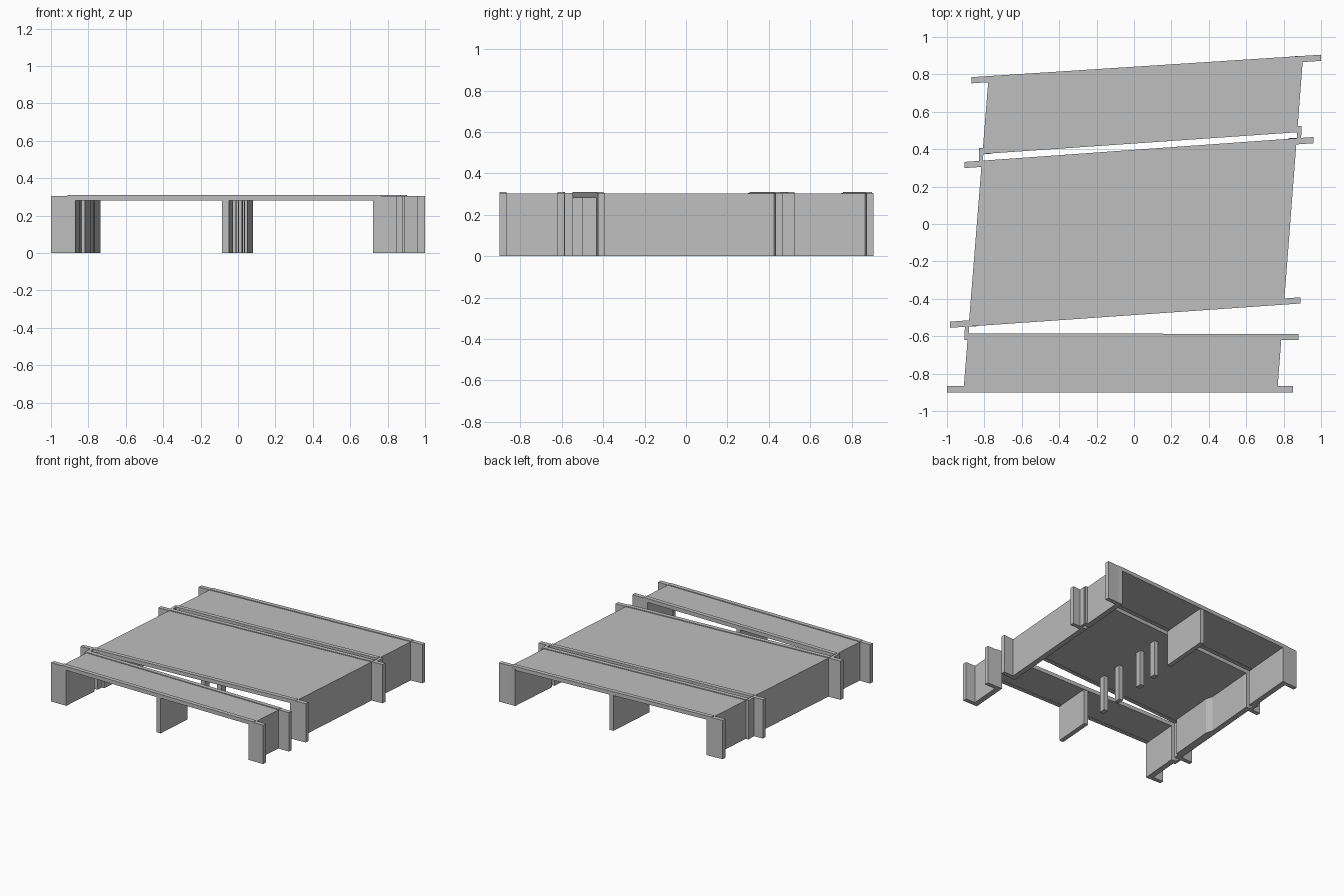
import bpy
import bmesh

cube = bpy.data.objects.get("Cube")
if cube:
    bpy.data.objects.remove(cube, do_unlink=True)

concrete = bpy.data.materials.new("light_grey_concrete")
concrete.use_nodes = True
GREY = (0.52, 0.52, 0.52, 1)
concrete.diffuse_color = GREY
concrete.node_tree.nodes["Principled BSDF"].inputs["Base Color"].default_value = GREY

WALL = 0.043
EDGE = 0.033
SOFFIT, ROAD, WING_TOP, CURB_TOP = 0.282, 0.304, 0.306, 0.31


def prism(name, outline, z0, z1):
    """Extrude a plan outline between two heights."""
    bm = bmesh.new()
    face = bm.faces.new([bm.verts.new((x, y, z0)) for x, y in outline])
    top = bmesh.ops.extrude_face_region(bm, geom=[face])
    for v in top["geom"]:
        if isinstance(v, bmesh.types.BMVert):
            v.co.z = z1
    bmesh.ops.recalc_face_normals(bm, faces=bm.faces)
    mesh = bpy.data.meshes.new(name)
    bm.to_mesh(mesh)
    bm.free()
    mesh.materials.append(concrete)
    obj = bpy.data.objects.new(name, mesh)
    bpy.context.collection.objects.link(obj)
    return obj


# Skewed plan lines of the supports
def left_x(y):
    return -0.91 + 0.08 * (y + 0.87)


def right_x(y):
    return 0.768 + 0.077 * (y + 0.87)


def middle_x(y):
    return 0.075 * y


def edge_y(edge, x):
    (xa, ya), (xb, yb) = edge
    return ya + (yb - ya) * (x - xa) / (xb - xa)


def strip(name, edge, x0, x1, inward, z0, z1):
    """Narrow band along a deck edge."""
    ya, yb = edge_y(edge, x0), edge_y(edge, x1)
    d = inward * EDGE
    prism(name, [(x0, ya), (x1, yb), (x1, yb + d), (x0, ya + d)], z0, z1)


def meet(edge, line):
    """Point where a deck edge crosses a support line."""
    x = 0
    for _ in range(6):
        x = line(edge_y(edge, x))
    return x, edge_y(edge, x)


def span(name, front, back):
    fl, fr = meet(front, left_x), meet(front, right_x)
    bl, br = meet(back, left_x), meet(back, right_x)
    prism(name + "_deck", [fl, fr, br, bl], SOFFIT, ROAD)
    # Edge beams and end wing walls
    for label, edge, l, r, s in (("front", front, fl, fr, 1), ("back", back, bl, br, -1)):
        part = f"{name}_{label}"
        strip(part + "_edge_beam", edge, l[0], r[0], s, SOFFIT - 0.002, CURB_TOP)
        strip(part + "_right_wing", edge, edge[0][0], l[0] + WALL, s, 0, WING_TOP)
        strip(part + "_left_wing", edge, r[0] - WALL, edge[1][0], s, 0, WING_TOP)
    # Abutment walls
    for label, f, b, t in (("right", fl, bl, WALL), ("left", fr, br, -WALL)):
        prism(f"{name}_{label}_abutment",
              [f, (f[0] + t, f[1]), (b[0] + t, b[1]), b], 0, SOFFIT + 0.01)


def pier(name, y0, y1, width=0.036):
    h = width / 2
    prism(name, [(middle_x(y0) - h, y0), (middle_x(y0) + h, y0),
                 (middle_x(y1) + h, y1), (middle_x(y1) - h, y1)], 0, SOFFIT + 0.005)


# Three bridge spans, each given by its front and back edge lines
span("front_span", ((-1, -0.9), (0.85, -0.9)), ((-0.905, -0.585), (0.88, -0.588)))
span("middle_span", ((-0.985, -0.555), (0.89, -0.425)), ((-0.905, 0.332), (0.96, 0.465)))
span("back_span", ((-0.83, 0.373), (0.895, 0.492)), ((-0.87, 0.785), (1, 0.905)))

# Central supports: solid walls on the outer spans, columns between them
pier("front_pier_wall", -0.895, -0.59)
pier("back_pier_wall", 0.435, 0.84)
for i, y in enumerate((-0.37, -0.185, 0.074, 0.247)):
    pier(f"middle_column_{i + 1}", y - 0.026, y + 0.026)

# Short walls closing the joints between abutments
for name, x, y0, y1 in (("front_right_joint", -0.896, -0.62, -0.54),
                        ("back_right_joint", -0.819, 0.32, 0.39),
                        ("back_left_joint", 0.882, 0.45, 0.51)):
    prism(name, [(x - 0.011, y0), (x + 0.011, y0), (x + 0.014, y1), (x - 0.008, y1)],
          0, WING_TOP)

# Thickened inner face on the middle abutment
y0, y1, y2 = -0.5, -0.13, -0.05
prism("middle_abutment_thickening",
      [(left_x(y0) + WALL - 0.01, y0), (left_x(y0) + WALL + 0.02, y0),
       (left_x(y1) + WALL + 0.02, y1), (left_x(y2) + WALL - 0.01, y2)], 0, SOFFIT + 0.005)
